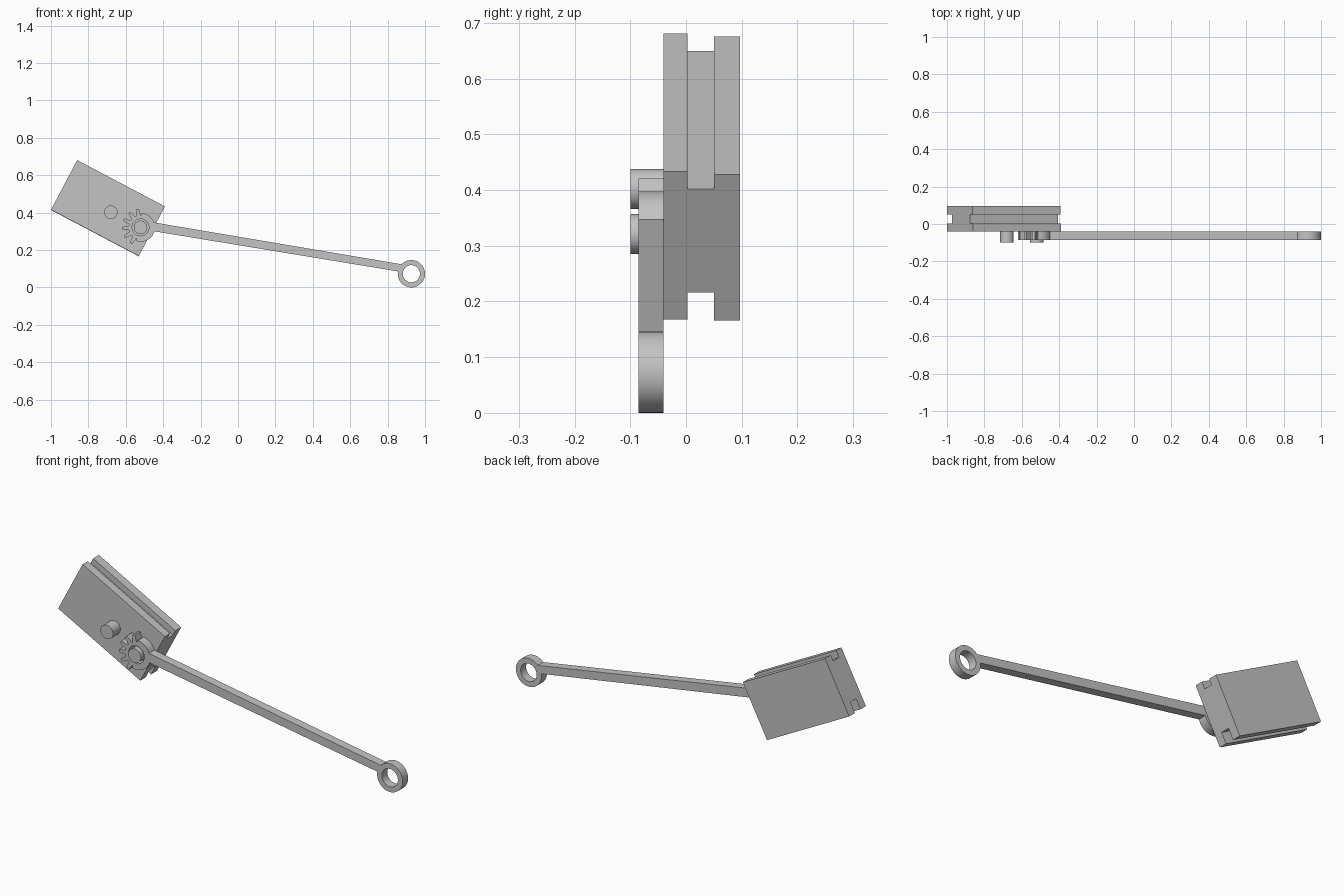
import bpy, bmesh
from math import cos, sin, radians, pi

cube = bpy.data.objects.get("Cube")
if cube:
    bpy.data.objects.remove(cube, do_unlink=True)

grey = bpy.data.materials.new("plain grey")
grey.use_nodes = True
grey.diffuse_color = (0.55, 0.55, 0.55, 1)
grey.node_tree.nodes["Principled BSDF"].inputs["Base Color"].default_value = (0.55, 0.55, 0.55, 1)


def select(obj):
    bpy.ops.object.select_all(action='DESELECT')
    obj.select_set(True)
    bpy.context.view_layer.objects.active = obj


def polar(center, radius, degrees):
    a = radians(degrees)
    return center[0] + radius * cos(a), center[1] + radius * sin(a)


def arc(center, radius, start, end, steps):
    return [polar(center, radius, start + (end - start) * i / steps) for i in range(steps + 1)]


def circle(center, radius):
    return arc(center, radius, 0, 360, 48)[:-1]


def plate(name, outlines, y_front, y_back):
    """Fill x-z outlines (inner ones become holes) and extrude them along y."""
    curve = bpy.data.curves.new(name, 'CURVE')
    curve.dimensions = '2D'
    curve.fill_mode = 'BOTH'
    curve.extrude = (y_back - y_front) / 2
    for points in outlines:
        spline = curve.splines.new('POLY')
        spline.points.add(len(points) - 1)
        for p, (x, z) in zip(spline.points, points):
            p.co = (x, z, 0, 1)
        spline.use_cyclic_u = True
    obj = bpy.data.objects.new(name, curve)
    bpy.context.collection.objects.link(obj)
    obj.rotation_euler.x = pi / 2
    obj.location.y = (y_front + y_back) / 2
    select(obj)
    bpy.ops.object.convert(target='MESH')
    obj = bpy.context.object
    bm = bmesh.new()
    bm.from_mesh(obj.data)
    bmesh.ops.remove_doubles(bm, verts=bm.verts, dist=0.0001)
    bmesh.ops.recalc_face_normals(bm, faces=bm.faces)
    bm.to_mesh(obj.data)
    bm.free()
    obj.data.materials.clear()
    obj.data.materials.append(grey)
    bpy.ops.object.shade_smooth_by_angle(angle=radians(25))
    return obj


# Grooved block: cross-section (y, height) swept along its length, then tilted
section = [(-0.04, -0.15), (0.003, -0.15), (0.003, -0.095), (0.05, -0.095),
           (0.05, -0.1515), (0.097, -0.1515), (0.097, 0.1445), (0.05, 0.1445),
           (0.05, 0.115), (0.003, 0.115), (0.003, 0.15), (-0.04, 0.15)]
half_length = 0.2655
bm = bmesh.new()
end = bm.faces.new([bm.verts.new((-half_length, y, z)) for y, z in section])
swept = bmesh.ops.extrude_face_region(bm, geom=[end])
bmesh.ops.translate(bm, vec=(2 * half_length, 0, 0),
                    verts=[g for g in swept["geom"] if isinstance(g, bmesh.types.BMVert)])
if not any(f.normal.x < -0.9 and f.calc_center_median().x < 0 for f in bm.faces):
    bm.faces.new([v for v in end.verts]) if end.is_valid is False else None
bmesh.ops.recalc_face_normals(bm, faces=bm.faces)
mesh = bpy.data.meshes.new("grooved_block")
bm.to_mesh(mesh)
bm.free()
mesh.materials.append(grey)
block = bpy.data.objects.new("grooved_block", mesh)
block.location = (-0.695, 0, 0.424)
block.rotation_euler.y = radians(27.8)
bpy.context.collection.objects.link(block)

# Lever: partly toothed hub, straight arm and end ring in one outline
hub, ring = (-0.521, 0.321), (0.927, 0.073)
outline = arc(hub, 0.077, 20, 84, 10)
for i in range(6):
    tooth = 99 + 28 * i
    outline += [polar(hub, r, tooth + a) for r, a in
                ((0.064, -10), (0.1, -4), (0.1, 4), (0.064, 10))]
outline += arc(hub, 0.077, 254, 344, 14)
outline += arc(ring, 0.073, 170, 496, 46)
plate("toothed_lever", [outline, circle(hub, 0.045), circle(ring, 0.046)], -0.085, -0.04)

# Pivot pin in the hub and free stop pin
plate("pivot_pin", [circle(hub, 0.036)], -0.1, -0.038)
plate("stop_pin", [circle((-0.68, 0.402), 0.036)], -0.1, -0.038)
